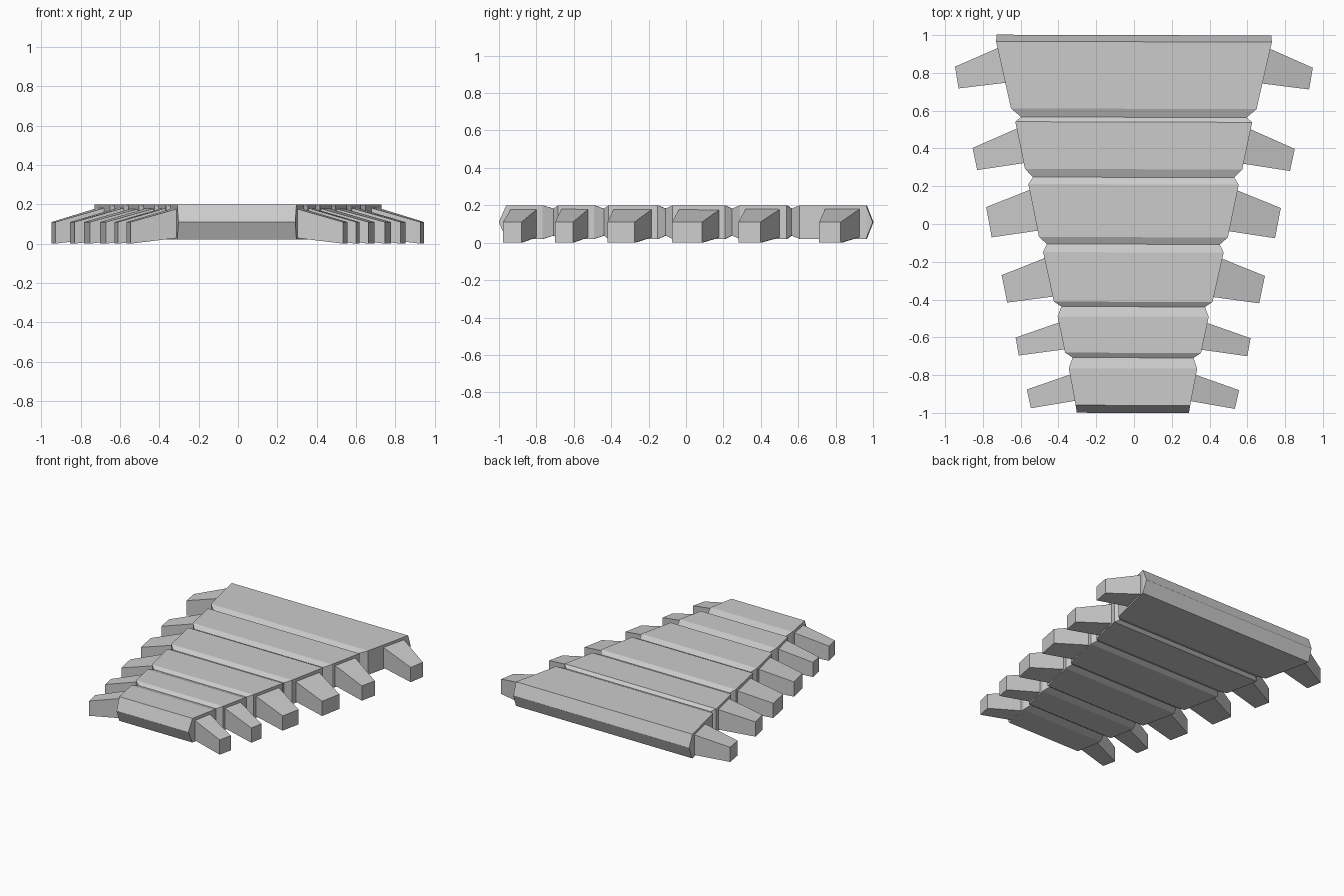
import bpy, bmesh
from mathutils import Matrix

cube = bpy.data.objects.get("Cube")
if cube:
    bpy.data.objects.remove(cube, do_unlink=True)

grey = bpy.data.materials.new("plain grey")
grey.use_nodes = True
colour = (0.6, 0.6, 0.6, 1)
grey.diffuse_color = colour
grey.node_tree.nodes["Principled BSDF"].inputs["Base Color"].default_value = colour

MID = 0.11                     # height of the slab's centre plane
FULL, VALLEY, EDGE = 0.09, 0.072, 0.0
TURN = Matrix.Translation((-0.003, 0, 0)) @ Matrix.Rotation(-0.003, 4, 'Z')


def loft(name, rings):
    """Skin a row of four-cornered rings and cap both ends."""
    bm = bmesh.new()
    loops = [[bm.verts.new(p) for p in ring] for ring in rings]
    for a, b in zip(loops, loops[1:]):
        for i in range(4):
            j = (i + 1) % 4
            bm.faces.new((a[i], a[j], b[j], b[i]))
    bm.faces.new(loops[0])
    bm.faces.new(loops[-1])
    bmesh.ops.remove_doubles(bm, verts=bm.verts, dist=0.0005)
    bmesh.ops.recalc_face_normals(bm, faces=bm.faces)
    bm.transform(TURN)
    mesh = bpy.data.meshes.new(name)
    bm.to_mesh(mesh)
    bm.free()
    mesh.materials.append(grey)
    obj = bpy.data.objects.new(name, mesh)
    bpy.context.collection.objects.link(obj)
    return obj


def slab_ring(y, x, h):
    return [(-x, y, MID - h), (x, y, MID - h), (x, y, MID + h), (-x, y, MID + h)]


# Grooved slab: (y, half width) at groove back lip, valley and front lip
grooves = [
    ((0.61, 0.65), (0.565, 0.597), (0.54, 0.627)),
    ((0.29, 0.54), (0.247, 0.503), (0.21, 0.557)),
    ((-0.07, 0.50), (-0.107, 0.458), (-0.15, 0.478)),
    ((-0.412, 0.42), (-0.438, 0.38), (-0.49, 0.40)),
    ((-0.682, 0.36), (-0.708, 0.32), (-0.765, 0.34)),
]
# Tidy the second groove so its side wall follows the slab's taper
grooves[1] = ((0.29, 0.575), (0.247, 0.533), (0.21, 0.557))
rings = [slab_ring(1.0, 0.727, 0.001), slab_ring(0.965, 0.73, FULL)]
for back, valley, front in grooves:
    rings += [slab_ring(*back, FULL), slab_ring(*valley, VALLEY), slab_ring(*front, FULL)]
rings += [slab_ring(-0.96, 0.303, FULL), slab_ring(-1.0, 0.297, 0.001)]
loft("segmented_body", rings)

# Legs: root back, root front, tip back, tip front (x, y)
legs = [
    ((0.72, 0.93), (0.685, 0.745), (0.947, 0.83), (0.928, 0.715)),
    ((0.615, 0.505), (0.585, 0.32), (0.853, 0.40), (0.828, 0.283)),
    ((0.535, 0.185), (0.495, -0.035), (0.78, 0.087), (0.75, -0.073)),
    ((0.465, -0.18), (0.42, -0.385), (0.697, -0.273), (0.667, -0.418)),
    ((0.385, -0.52), (0.365, -0.665), (0.622, -0.603), (0.605, -0.698)),
    ((0.325, -0.795), (0.295, -0.935), (0.562, -0.878), (0.54, -0.977)),
]


def leg_ring(side, back, front, low, high, inset=0):
    (bx, by), (fx, fy) = back, front
    bx, fx = side * (bx - inset), side * (fx - inset)
    return [(bx, by, low), (fx, fy, low), (fx, fy, high), (bx, by, high)]


for number, (rb, rf, tb, tf) in enumerate(legs, 1):
    for side, label in ((1, "left"), (-1, "right")):
        loft(f"{label}_leg_{number}", [
            leg_ring(side, rb, rf, 0.035, 0.185, 0.03),
            leg_ring(side, rb, rf, 0.03, 0.18),
            leg_ring(side, tb, tf, 0.0, 0.11),
        ])
